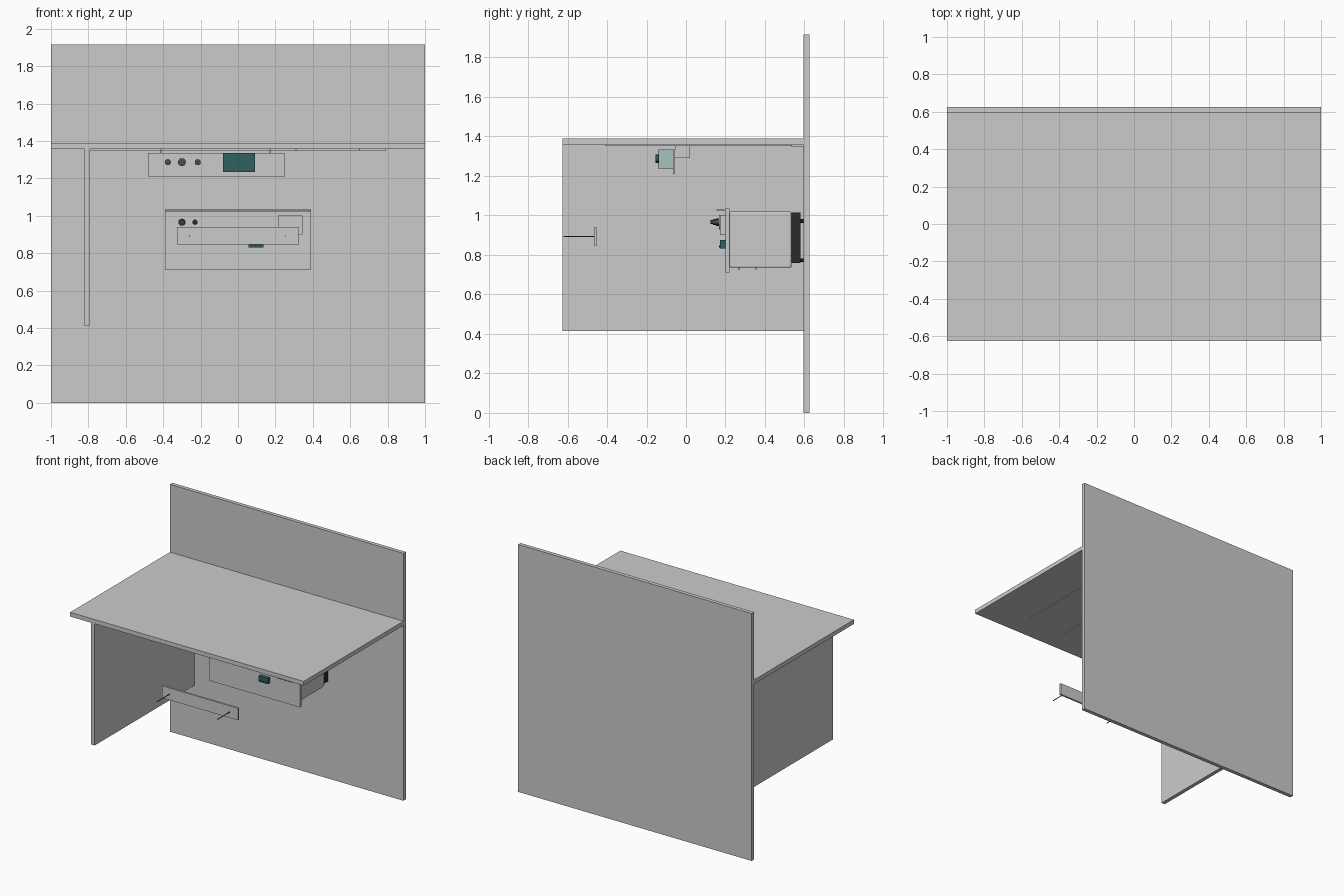
import bpy, math
from mathutils import Matrix

if "Cube" in bpy.data.objects:
    bpy.data.objects.remove(bpy.data.objects["Cube"])


def material(name, rgb):
    m = bpy.data.materials.new(name)
    m.diffuse_color = (*rgb, 1)
    m.use_nodes = True
    m.node_tree.nodes["Principled BSDF"].inputs["Base Color"].default_value = m.diffuse_color
    return m


TEAL = material("dark_teal", (0.03, 0.12, 0.12))
PALE = material("pale_teal", (0.38, 0.55, 0.52))
DARK = material("dark_grey", (0.06, 0.08, 0.08))
BLACK = material("black", (0.02, 0.025, 0.025))


def box(name, x, y, z, mat=None, bevel=0):
    """Box from (min, max) ranges."""
    bpy.ops.mesh.primitive_cube_add(size=1)
    o = bpy.context.object
    o.name = name
    size = [r[1] - r[0] for r in (x, y, z)]
    o.data.transform(Matrix.Diagonal((*size, 1)))
    o.location = [(r[0] + r[1]) / 2 for r in (x, y, z)]
    if mat:
        o.data.materials.append(mat)
    if bevel:
        b = o.modifiers.new("Bevel", 'BEVEL')
        b.width, b.segments = bevel, 3
    return o


def rod(name, x, z, y0, y1, r, mat=None, sides=24):
    """Cylinder running along y."""
    bpy.ops.mesh.primitive_cylinder_add(vertices=sides, radius=r, depth=y1 - y0,
                                        location=(x, (y0 + y1) / 2, z),
                                        rotation=(math.pi / 2, 0, 0))
    o = bpy.context.object
    o.name = name
    bpy.ops.object.shade_smooth_by_angle()
    if mat:
        o.data.materials.append(mat)
    return o


def knob(name, x, z, r, y_back, y_front):
    """Wide skirt, grip and narrow cap."""
    d = y_back - y_front
    rod(name + "_skirt", x, z, y_back - d * 0.4, y_back, r, DARK)
    rod(name + "_grip", x, z, y_back - d * 0.75, y_back - d * 0.4, r * 0.8, DARK)
    rod(name + "_cap", x, z, y_front, y_back - d * 0.75, r * 0.5, DARK)


# Desk boards
box("back_wall", (-1, 1), (0.595, 0.625), (0, 1.915))
box("desk_top", (-1, 1), (-0.625, 0.595), (1.357, 1.39))
box("side_panel", (-0.82, -0.79), (-0.625, 0.595), (0.415, 1.357))

# Thin strips under the desk top
box("rear_strip", (-0.79, 0.79), (0.535, 0.595), (1.347, 1.357))
for i, x in enumerate((0.31, 0.65)):
    box(f"under_strip_{i}", (x - 0.003, x + 0.003), (-0.41, 0.535), (1.352, 1.357))

# Hanging control panel
box("control_panel", (-0.48, 0.25), (-0.065, -0.055), (1.21, 1.335))
for i, x in enumerate((-0.41, 0.17)):
    box(f"panel_bracket_{i}", (x - 0.004, x + 0.004), (-0.055, 0.02), (1.29, 1.357))
box("display_body", (-0.08, 0.09), (-0.136, -0.065), (1.235, 1.335), PALE)
box("display_screen", (-0.08, 0.09), (-0.14, -0.136), (1.235, 1.335), TEAL)
for i, (x, r) in enumerate(((-0.375, 0.016), (-0.30, 0.021), (-0.215, 0.016))):
    rod(f"panel_knob_{i}", x, 1.287, -0.155, -0.065, r, DARK)

# Rack unit on the back wall
box("unit_front", (-0.39, 0.39), (0.2, 0.22), (0.71, 1.035))
box("unit_hood", (-0.39, 0.39), (0.155, 0.2), (1.022, 1.03))
box("unit_body", (-0.365, 0.365), (0.22, 0.535), (0.735, 1.02), bevel=0.01)
box("heat_sink", (-0.365, 0.365), (0.535, 0.58), (0.76, 1.015), BLACK)
for i, x in enumerate((-0.3, 0.3)):
    for j, z in enumerate((0.773, 0.972)):
        rod(f"wall_stud_{i}{j}", x, z, 0.58, 0.595, 0.01, BLACK, 12)
    for j, y in enumerate((0.27, 0.355)):
        box(f"foot_{i}{j}", (x - 0.004, x + 0.004), (y - 0.003, y + 0.003), (0.723, 0.735))

# Unit controls
for i, (x, r) in enumerate(((-0.30, 0.019), (-0.23, 0.014))):
    rod(f"unit_knob_washer_{i}", x, 0.965, 0.17, 0.2, r * 0.6, DARK)
    knob(f"unit_knob_{i}", x, 0.966, r, 0.17, 0.125)
box("meter_case", (0.215, 0.345), (0.172, 0.2), (0.9, 1.003))
rod("meter_dial", 0.28, 0.965, 0.168, 0.172, 0.036)
box("socket", (0.055, 0.135), (0.172, 0.2), (0.832, 0.875), TEAL)
for i in range(3):
    rod(f"socket_pin_{i}", 0.073 + 0.022 * i, 0.842, 0.168, 0.172, 0.005, BLACK, 12)

# Floating front plate with two thin rods
box("front_plate", (-0.325, 0.325), (-0.465, -0.45), (0.847, 0.94))
for i, x in enumerate((-0.26, 0.255)):
    rod(f"front_rod_{i}", x, 0.893, -0.62, -0.465, 0.003, DARK, 8)
